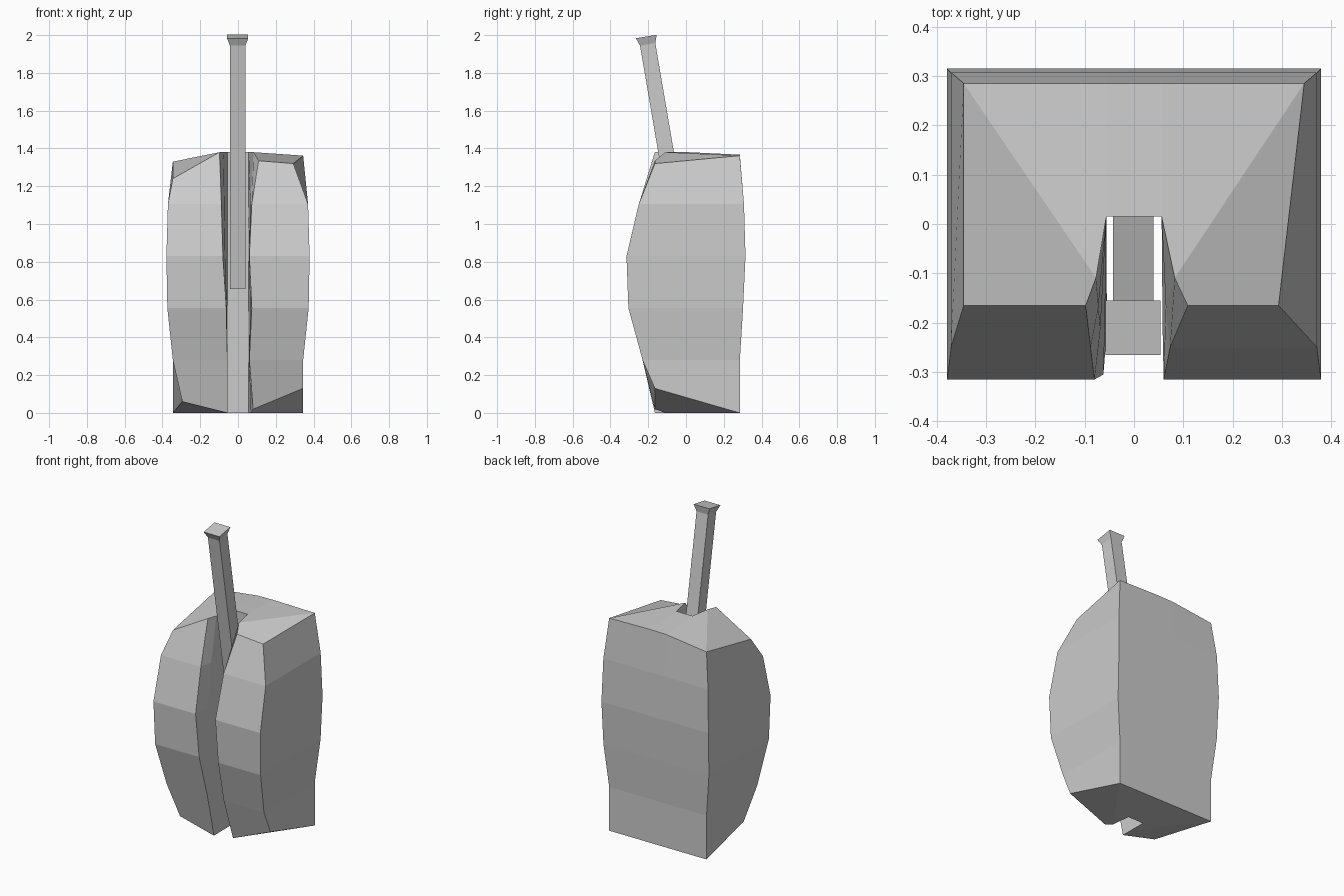
import bpy, bmesh
from mathutils import Matrix, Vector

if "Cube" in bpy.data.objects:
    bpy.data.objects.remove(bpy.data.objects["Cube"])


def finish(bm, name):
    bmesh.ops.recalc_face_normals(bm, faces=bm.faces)
    mesh = bpy.data.meshes.new(name)
    bm.to_mesh(mesh)
    bm.free()
    obj = bpy.data.objects.new(name, mesh)
    bpy.context.collection.objects.link(obj)
    return obj


def loft(bm, rings):
    for lo, hi in zip(rings, rings[1:]):
        n = len(lo)
        for i in range(n):
            j = (i + 1) % n
            bm.faces.new((lo[i], lo[j], hi[j], hi[i]))


# Bulging body with a slot in the front, lofted through U-shaped sections
# z, half width, front y, back y, left slot lip x, right slot lip x
SECTIONS = [
    (0.00, 0.345, -0.165, 0.285, -0.055, 0.080),
    (0.28, 0.345, -0.230, 0.285, -0.056, 0.060),
    (0.555, 0.374, -0.305, 0.302, -0.062, 0.073),
    (0.83, 0.379, -0.315, 0.315, -0.080, 0.060),
    (1.105, 0.371, -0.250, 0.307, -0.088, 0.073),
    (1.38, 0.345, -0.165, 0.285, -0.098, 0.109),
]
SLOT, SLOT_Y = 0.056, 0.015


def section(z, w, f, b, left, right):
    def mid(lip):
        s = SLOT if lip > 0 else -SLOT
        return (s + (lip - s) * 0.5, SLOT_Y + (f - SLOT_Y) * 0.69, z)
    return [(-w, b, z), (-SLOT, b, z), (SLOT, b, z), (w, b, z),
            (w, f, z), (right, f, z), mid(right), (SLOT, SLOT_Y, z),
            (-SLOT, SLOT_Y, z), mid(left), (left, f, z), (-w, f, z)]


bm = bmesh.new()
rings = [[bm.verts.new(p) for p in section(*s)] for s in SECTIONS]
bottom, top = rings[0], rings[-1]

# Unevenly chipped corners
for i, z in {0: 1.33, 1: 1.365, 2: 1.367, 3: 1.362, 4: 1.32, 5: 1.335, 11: 1.24}.items():
    top[i].co.z = z
top[4].co.x = 0.293
bottom[4].co.z = 0.13
bottom[5].co.z = 0.02
bottom[11].co.z = 0.06
bottom[11].co.x = -0.295

loft(bm, rings)
for ring in (bottom, top):
    for quad in ((1, 2, 7, 8), (2, 3, 6, 7), (3, 4, 5, 6),
                 (0, 1, 8, 9), (0, 9, 10, 11)):
        bm.faces.new([ring[i] for i in quad])
finish(bm, "slotted_body")

# Leaning square handle with a flared end
bm = bmesh.new()
base = Vector((-0.001, 0.017, 0.662))
end = Vector((-0.002, -0.210, 1.9925))
tilt = (end - base).to_track_quat('Z', 'Y').to_euler()
axis = (end - base).normalized()
side = Vector((1, 0, 0))
depth = axis.cross(side).normalized()
length = (end - base).length
rings = []
for along, half in ((0, 0.041), (length - 0.042, 0.041), (length, 0.056)):
    c = base + axis * along
    rings.append([bm.verts.new(c + side * sx * half + depth * sy * half)
                  for sx, sy in ((-1, -1), (1, -1), (1, 1), (-1, 1))])
loft(bm, rings)
bm.faces.new(rings[0])
bm.faces.new(rings[-1])
finish(bm, "handle")
